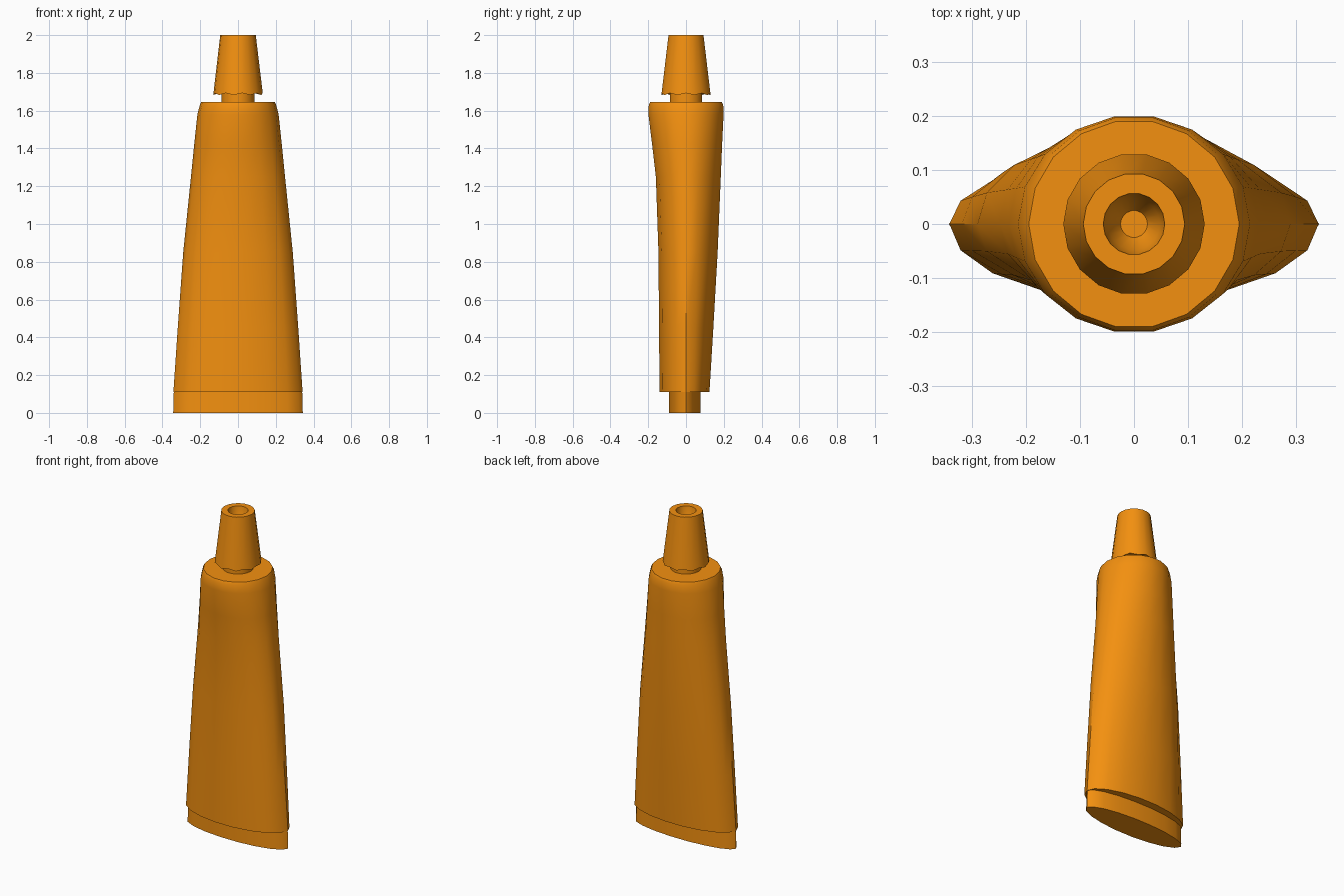
import bpy, bmesh, math

if "Cube" in bpy.data.objects:
    bpy.data.objects.remove(bpy.data.objects["Cube"])

SIDES = 18

orange = bpy.data.materials.new("orange")
orange.diffuse_color = (0.9, 0.28, 0.005, 1)
orange.use_nodes = True
orange.node_tree.nodes["Principled BSDF"].inputs["Base Color"].default_value = orange.diffuse_color


def loft(name, rings, angle=35, wave=None):
    """Skin rings of (z, half width, front depth, back depth); caps both ends.
    wave maps a ring index to a scalloped height offset."""
    bm = bmesh.new()
    loops = []
    for n, (z, rx, front, back) in enumerate(rings):
        loop = []
        for i in range(SIDES):
            a = 2 * math.pi * i / SIDES
            s = math.sin(a)
            dz = (wave or {}).get(n, 0) * (-1) ** i
            loop.append(bm.verts.new((rx * math.cos(a), s * (back if s > 0 else front), z + dz)))
        loops.append(loop)
    for lo, hi in zip(loops, loops[1:]):
        for i in range(SIDES):
            j = (i + 1) % SIDES
            bm.faces.new((lo[i], lo[j], hi[j], hi[i]))
    bm.faces.new(loops[0][::-1])
    bm.faces.new(loops[-1])
    bmesh.ops.recalc_face_normals(bm, faces=bm.faces)
    mesh = bpy.data.meshes.new(name)
    bm.to_mesh(mesh)
    bm.free()
    obj = bpy.data.objects.new(name, mesh)
    bpy.context.collection.objects.link(obj)
    mesh.materials.append(orange)
    bpy.ops.object.select_all(action='DESELECT')
    obj.select_set(True)
    bpy.context.view_layer.objects.active = obj
    bpy.ops.object.shade_smooth_by_angle(angle=math.radians(angle))
    return obj


def round_rings(pairs):
    return [(z, r, r, r) for z, r in pairs]


# Tube: crimped foot, step, flattened body turning round, soft shoulder
loft("tube_body", [
    (0.00, 0.343, 0.092, 0.077),
    (0.11, 0.340, 0.092, 0.077),
    (0.11, 0.342, 0.142, 0.126),
    (0.45, 0.319, 0.145, 0.147),
    (0.85, 0.290, 0.148, 0.170),
    (1.25, 0.249, 0.162, 0.187),
    (1.42, 0.232, 0.182, 0.194),
    (1.58, 0.215, 0.202, 0.202),
    (1.63, 0.202, 0.200, 0.200),
    (1.645, 0.195, 0.193, 0.193),
])

# Neck between shoulder and cap
loft("neck", round_rings([(1.63, 0.087), (1.72, 0.087)]))

# Tapered cap with scalloped rim and a dimple in its top
loft("cap", round_rings([
    (1.70, 0.080), (1.688, 0.131), (2.0, 0.094),
    (2.0, 0.057), (1.93, 0.048), (1.89, 0.025),
]), wave={1: 0.005})
